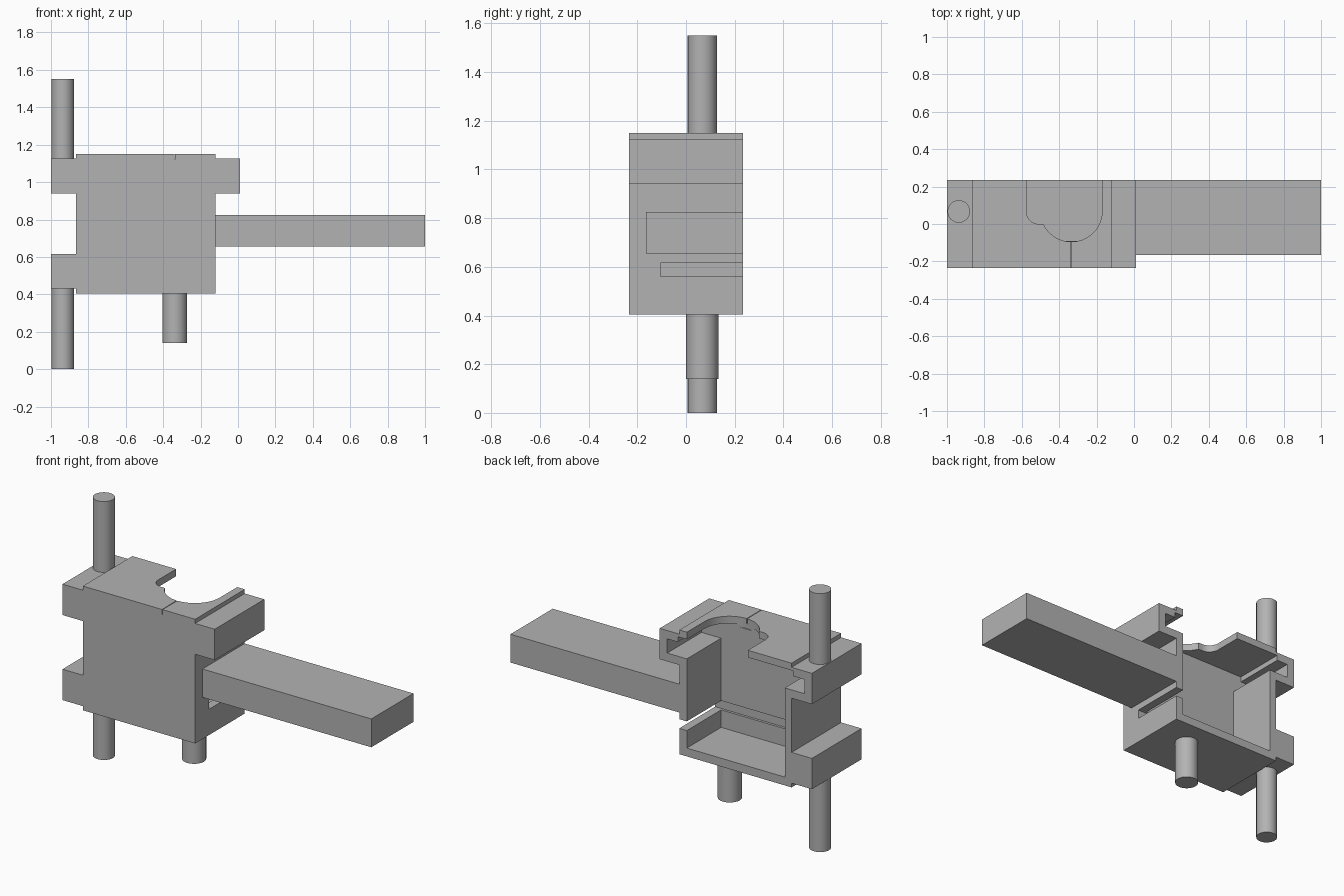
import bpy, bmesh
from math import cos, sin, radians
from mathutils import Vector

cube = bpy.data.objects.get("Cube")
if cube:
    bpy.data.objects.remove(cube, do_unlink=True)

grey = bpy.data.materials.new("plain_grey")
grey.use_nodes = True
colour = (0.45, 0.45, 0.45, 1)
grey.diffuse_color = colour
grey.node_tree.nodes["Principled BSDF"].inputs["Base Color"].default_value = colour


def prism(name, outline, axis, low, high):
    """Extrude a closed 2D outline along y (outline in xz) or z (outline in xy)."""
    def place(p, d):
        return Vector((p[0], d, p[1])) if axis == "y" else Vector((p[0], p[1], d))
    bm = bmesh.new()
    face = bm.faces.new([bm.verts.new(place(p, low)) for p in outline])
    moved = bmesh.ops.extrude_face_region(bm, geom=[face])["geom"]
    shift = place((0, 0), high - low)
    bmesh.ops.translate(bm, vec=shift, verts=[v for v in moved if isinstance(v, bmesh.types.BMVert)])
    bmesh.ops.recalc_face_normals(bm, faces=bm.faces)
    mesh = bpy.data.meshes.new(name)
    bm.to_mesh(mesh)
    bm.free()
    mesh.materials.append(grey)
    obj = bpy.data.objects.new(name, mesh)
    bpy.context.collection.objects.link(obj)
    return obj


def box(name, x, y, z):
    return prism(name, [(x[0], y[0]), (x[1], y[0]), (x[1], y[1]), (x[0], y[1])], "z", *z)


def cut(target, cutter):
    mod = target.modifiers.new("cut", "BOOLEAN")
    mod.operation = "DIFFERENCE"
    mod.solver = "EXACT"
    mod.object = cutter
    bpy.context.view_layer.objects.active = target
    bpy.ops.object.modifier_apply(modifier=mod.name)
    bpy.data.objects.remove(cutter, do_unlink=True)


def pin(name, x, radius, low, high):
    bpy.ops.mesh.primitive_cylinder_add(vertices=48, radius=radius, depth=high - low,
                                        location=(x, 0.067, (low + high) / 2))
    obj = bpy.context.object
    obj.name = name
    obj.data.materials.append(grey)
    bpy.ops.object.shade_smooth_by_angle(angle=radians(30))


def arc(cx, cy, r, start, end, steps):
    angles = [radians(start + (end - start) * i / steps) for i in range(steps + 1)]
    return [(cx + r * cos(a), cy + r * sin(a)) for a in angles]


FRONT, BACK = -0.235, 0.235

# Housing with two upper lugs and one lower lug
housing = prism("housing", [
    (-0.865, 0.405), (-0.12, 0.405), (-0.12, 0.94), (0.01, 0.94), (0.01, 1.125),
    (-0.12, 1.125), (-0.12, 1.15), (-0.865, 1.15), (-0.865, 1.125), (-1, 1.125),
    (-1, 0.94), (-0.865, 0.94), (-0.865, 0.615), (-1, 0.615), (-1, 0.43),
    (-0.865, 0.43)], "y", FRONT, BACK)

# Hollow open to the back, reaching into the upper lugs
cut(housing, prism("cavity", [
    (-0.82, 0.455), (-0.17, 0.455), (-0.17, 0.99), (-0.04, 0.99), (-0.04, 1.075),
    (-0.11, 1.075), (-0.11, 1.107), (-0.875, 1.107), (-0.875, 1.075), (-0.95, 1.075),
    (-0.95, 0.99), (-0.82, 0.99)], "y", -0.09, 0.3))

# Slot through the side wall, continuing as a groove inside
cut(housing, box("slot", (-0.82, 0.1), (-0.105, 0.3), (0.56, 0.615)))

# Rounded opening in the top plate
opening = [(-0.17, 0.3)] + arc(-0.335, 0.07, 0.165, 0, -154.9, 32)
opening += arc(-0.51, 0.065, 0.065, -90, -180, 10) + [(-0.575, 0.3)]
cut(housing, prism("opening", opening, "z", 1.09, 1.2))

# Fine slit from the opening to the front
cut(housing, box("slit", (-0.34, -0.336), (-0.3, -0.085), (1.12, 1.2)))

# Side arm and pins
box("side_arm", (-0.121, 1), (-0.165, BACK), (0.655, 0.825))
pin("upper_pin", -0.937, 0.06, 1.12, 1.55)
pin("lower_pin", -0.937, 0.06, 0, 0.435)
pin("bottom_pin", -0.338, 0.066, 0.14, 0.41)
